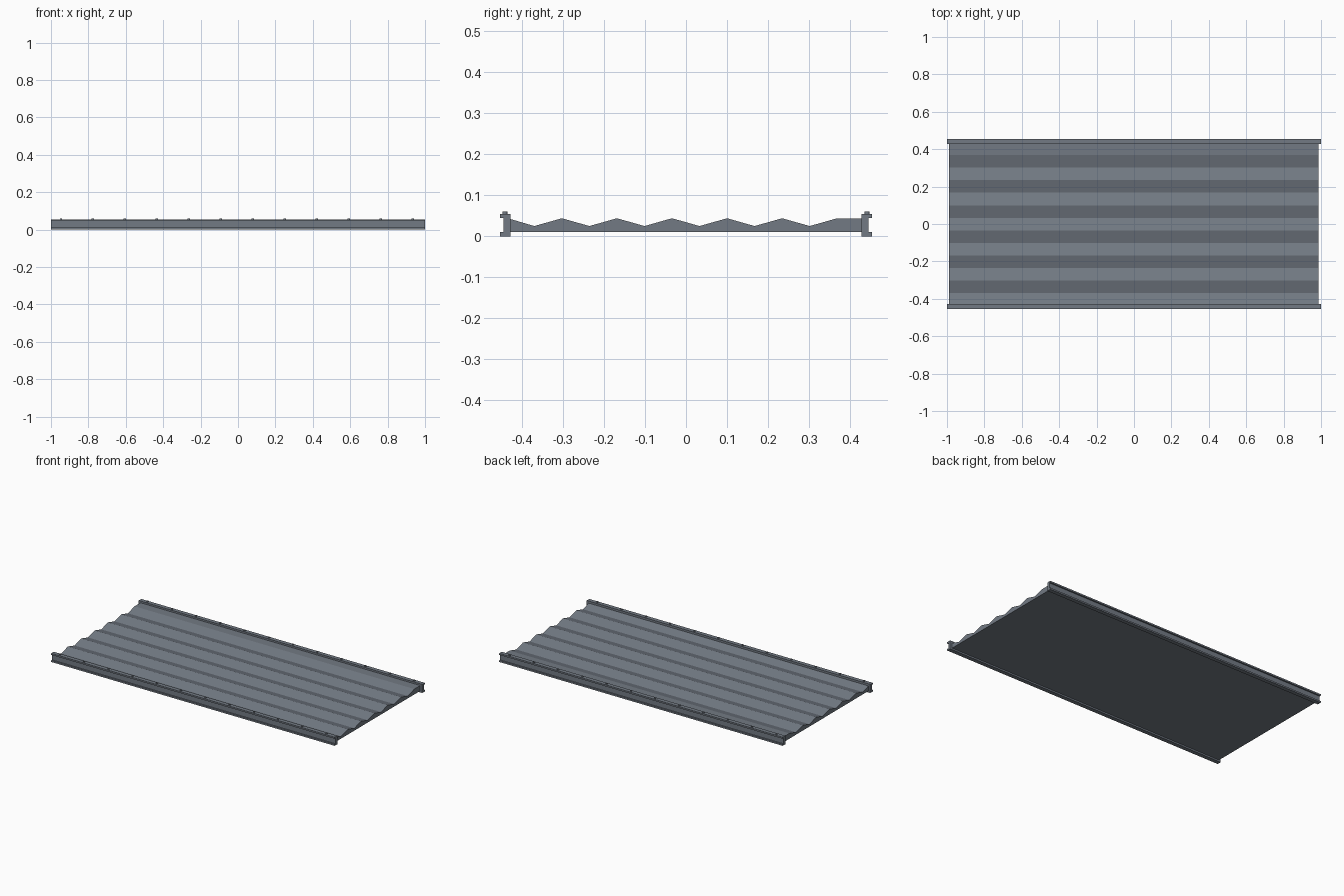
import bpy
import bmesh

cube = bpy.data.objects.get("Cube")
if cube:
    bpy.data.objects.remove(cube, do_unlink=True)

steel = bpy.data.materials.new("blue grey steel")
steel.use_nodes = True
colour = (0.17, 0.195, 0.23, 1)
steel.diffuse_color = colour
steel.node_tree.nodes["Principled BSDF"].inputs["Base Color"].default_value = colour


def finish(name, bm):
    bmesh.ops.recalc_face_normals(bm, faces=bm.faces)
    mesh = bpy.data.meshes.new(name)
    bm.to_mesh(mesh)
    bm.free()
    mesh.materials.append(steel)
    obj = bpy.data.objects.new(name, mesh)
    bpy.context.collection.objects.link(obj)
    return obj


def extrude_along_x(name, profile, x0, x1):
    """Extrude a closed (y, z) profile from x0 to x1."""
    bm = bmesh.new()
    face = bm.faces.new([bm.verts.new((x0, y, z)) for y, z in profile])
    new = bmesh.ops.extrude_face_region(bm, geom=[face])["geom"]
    verts = [v for v in new if isinstance(v, bmesh.types.BMVert)]
    bmesh.ops.translate(bm, verts=verts, vec=(x1 - x0, 0, 0))
    return finish(name, bm)


# Corrugated deck: zigzag top, flat strip at the back, flat underside
inner, base, ridge, valley = 0.428, 0.01, 0.044, 0.025
pitch, last_ridge = 0.1344, 0.369
top = [(inner, ridge), (last_ridge, ridge)]
for i in range(6):
    y = last_ridge - i * pitch
    top.append((y - pitch / 2, valley))
    if i < 5:
        top.append((y - pitch, ridge))
top.append((-inner, 0.042))
extrude_along_x("corrugated_deck",
                [(-inner, base), (inner, base)] + top, -0.988, 0.986)

# Channel rails along the front and back, flanges facing outwards
outer, web, height, flange = 0.454, 0.445, 0.055, 0.01
channel = [(inner, 0), (outer, 0), (outer, flange), (web, flange),
           (web, height - flange), (outer, height - flange),
           (outer, height), (inner, height)]

for side, label in ((-1, "front"), (1, "back")):
    extrude_along_x(label + "_rail", [(side * y, z) for y, z in channel], -1, 1)

    # Row of bolt heads on the rail
    for i in range(12):
        bpy.ops.mesh.primitive_cylinder_add(
            vertices=16, radius=0.006, depth=0.01,
            location=(-0.947 + i * 0.171, side * 0.442, height))
        bolt = bpy.context.object
        bolt.name = f"{label}_bolt_{i + 1}"
        bolt.data.materials.append(steel)
        bpy.ops.object.shade_smooth_by_angle()
